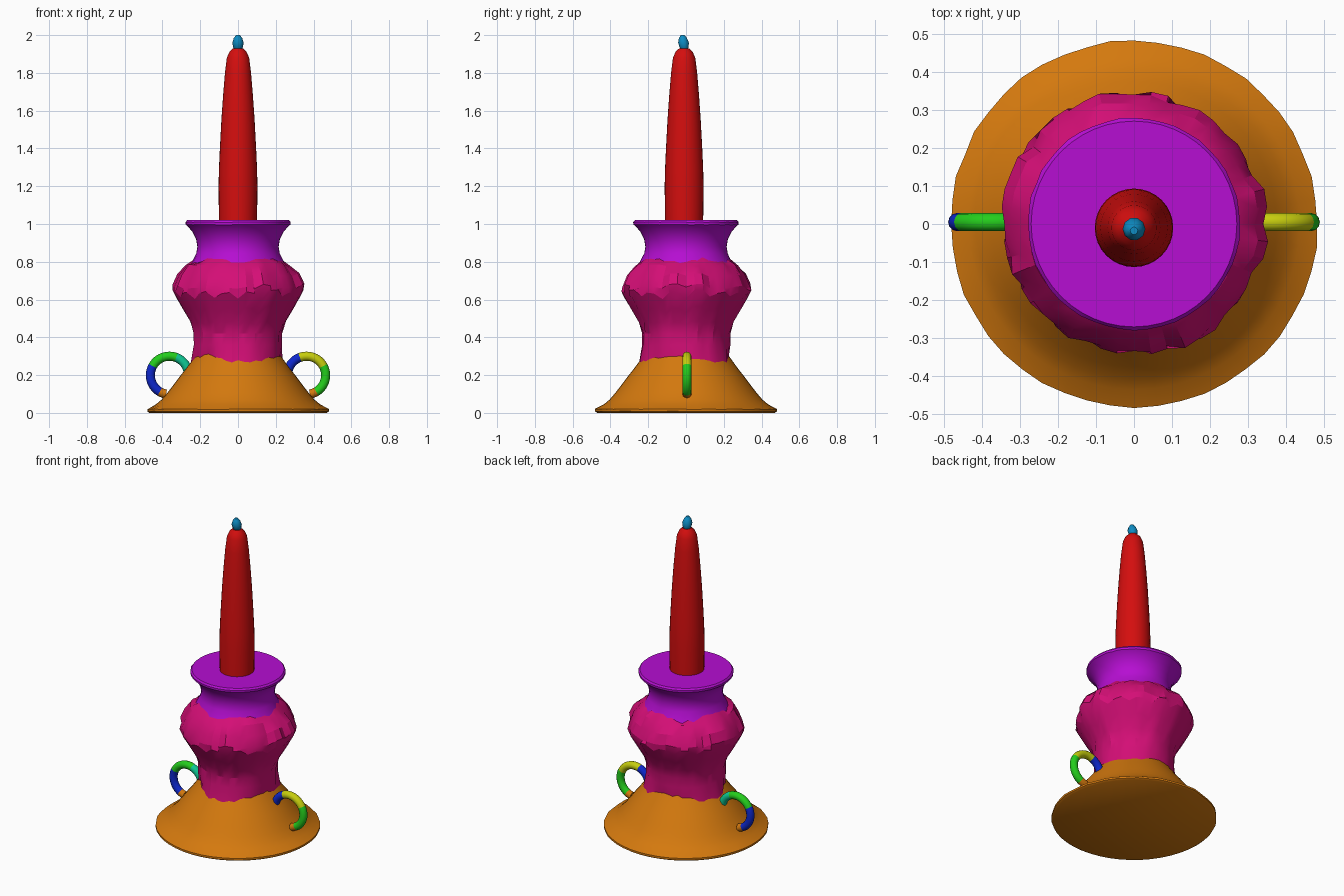
import bpy
import math
import random
from mathutils import Vector

if "Cube" in bpy.data.objects:
    bpy.data.objects.remove(bpy.data.objects["Cube"])

SEG = 48
rng = random.Random(7)


def material(name, rgb):
    mat = bpy.data.materials.new(name)
    lin = [(c / 255 / 12.92) if c < 11 else ((c / 255 + 0.055) / 1.055) ** 2.4 for c in rgb]
    mat.diffuse_color = (*lin, 1)
    mat.use_nodes = True
    mat.node_tree.nodes["Principled BSDF"].inputs["Base Color"].default_value = mat.diffuse_color
    return mat


ORANGE = material("orange", (212, 121, 14))
MAGENTA = material("magenta", (212, 14, 118))
PURPLE = material("purple", (182, 14, 210))
RED = material("red", (212, 14, 14))
SKY = material("sky_blue", (14, 140, 195))
BLUE = material("blue", (14, 40, 205))
TEAL = material("teal", (14, 200, 148))
GREEN = material("green", (36, 205, 28))
YELLOW = material("yellow", (198, 205, 14))


def make(name, verts, faces, mats, angle=35):
    mesh = bpy.data.meshes.new(name)
    mesh.from_pydata(verts, [], faces)
    for m in mats:
        mesh.materials.append(m)
    mesh.shade_smooth()
    mesh.set_sharp_from_angle(angle=math.radians(angle))
    obj = bpy.data.objects.new(name, mesh)
    bpy.context.collection.objects.link(obj)
    return obj


# One column of noise per ring kind; rings sharing a key move together
noise = {k: [rng.uniform(-1, 1) for _ in range(SEG)] for k in ("rim", "neck", "crest", "peak")}
noise["low"] = [0.6 * math.sin(3 * math.tau * j / SEG + 2.5) + rng.uniform(-0.3, 0.3) for j in range(SEG)]
noise["high"] = [0.5 * math.sin(5 * math.tau * j / SEG) + rng.uniform(-0.5, 0.5) for j in range(SEG)]
# Irregular flutes: alternating ridges and grooves of uneven depth
noise["flute"] = [(1 if j % 3 else -1) * rng.uniform(0.2, 1) for j in range(SEG)]


def lathe(name, rows, mat, angle=35, seg=SEG, centre=(0, 0), close=(True, True)):
    """Rows are (radius, height[, noise key, radius noise, height noise])."""
    verts, faces = [], []
    for row in rows:
        r, z, key, dr, dz = (*row, None, 0, 0) if len(row) == 2 else row
        for j in range(seg):
            n = noise[key][j] if key else 0
            a = math.tau * j / seg
            verts.append((centre[0] + (r + dr * n) * math.cos(a),
                          centre[1] + (r + dr * n) * math.sin(a), z + dz * n))
    for i in range(len(rows) - 1):
        for j in range(seg):
            k = (j + 1) % seg
            faces.append((i * seg + j, i * seg + k, (i + 1) * seg + k, (i + 1) * seg + j))
    if close[0]:
        faces.append(tuple(reversed(range(seg))))
    if close[1]:
        faces.append(tuple(range((len(rows) - 1) * seg, len(rows) * seg)))
    return make(name, verts, faces, [mat], angle)


LOW_SEAM = (0.238, 0.285, "low", -0.02, 0.03)
HIGH_SEAM = (0.240, 0.805, "high", -0.015, 0.022)

# Flared foot
lathe("foot", [(0.470, 0.0), (0.482, 0.008, "rim", 0.003, 0.002), (0.482, 0.020, "rim", 0.003, 0.002),
               (0.435, 0.045), (0.405, 0.070), (0.375, 0.105), (0.340, 0.150), (0.303, 0.200),
               (0.275, 0.235), LOW_SEAM], ORANGE, close=(True, False))

# Fluted bulging stem
lathe("fluted_stem", [LOW_SEAM, (0.232, 0.360, "neck", 0.004, 0), (0.231, 0.420, "neck", 0.006, 0),
                      (0.247, 0.475, "flute", 0.010, 0.012), (0.287, 0.545, "flute", 0.017, 0.020),
                      (0.335, 0.625, "flute", 0.016, 0.028), (0.343, 0.670, "crest", 0.012, 0.014),
                      (0.318, 0.730, "crest", 0.010, 0.010), (0.275, 0.780, "peak", 0.006, 0.006),
                      HIGH_SEAM], MAGENTA, angle=22, close=(False, False))

# Flared cup with flat top
lathe("candle_cup", [HIGH_SEAM, (0.221, 0.845), (0.215, 0.880), (0.222, 0.920), (0.240, 0.957),
                     (0.264, 0.985), (0.278, 0.997, "rim", 0.002, 0.002),
                     (0.279, 1.010, "rim", 0.002, 0.002), (0.270, 1.020)],
      PURPLE, close=(False, True))

# Tapered candle
lathe("candle", [(0.101, 1.015), (0.103, 1.200), (0.101, 1.290), (0.096, 1.400), (0.088, 1.550),
                 (0.079, 1.680), (0.069, 1.800), (0.059, 1.880), (0.045, 1.912), (0.026, 1.930)],
      RED, seg=32, centre=(0, -0.01))

# Small faceted flame, leaning slightly to the front
flame = lathe("flame", [(0.016, 1.918), (0.025, 1.935), (0.030, 1.960), (0.022, 1.985), (0.010, 2.0)],
              SKY, seg=10, centre=(0, -0.012))
for v in flame.data.vertices:
    v.co.y -= 0.12 * (v.co.z - 1.95)


# Curled handles, coloured in bands along the curve
def handle(name, side, mats):
    steps, ring, tube, big = 36, 12, 0.024, 0.101
    verts, faces, index = [], [], []
    for i in range(steps + 1):
        deg = 165 - 245 * i / steps
        a = math.radians(deg)
        out = Vector((math.cos(a), 0, math.sin(a)))
        mid = Vector((0.363, 0.005, 0.199)) + out * big
        for j in range(ring):
            b = math.tau * j / ring
            p = mid + out * tube * math.cos(b) + Vector((0, tube * math.sin(b), 0))
            verts.append((p.x * side, p.y, p.z))
        if i < steps:
            band = 0 if deg > 112 else 1 if deg > 30 else 2 if deg > -57 else 3
            for j in range(ring):
                k = (j + 1) % ring
                f = (i * ring + j, i * ring + k, (i + 1) * ring + k, (i + 1) * ring + j)
                faces.append(f if side < 0 else f[::-1])
                index.append(band)
    # End caps
    first, last = tuple(range(ring)), tuple(range(steps * ring, (steps + 1) * ring))
    faces += [first[::-1], last] if side < 0 else [first, last[::-1]]
    index += [0, 3]
    obj = make(name, verts, faces, mats, 50)
    for poly, m in zip(obj.data.polygons, index):
        poly.material_index = m
    # Consistent outward normals
    import bmesh
    bm = bmesh.new()
    bm.from_mesh(obj.data)
    bmesh.ops.recalc_face_normals(bm, faces=bm.faces)
    bm.to_mesh(obj.data)
    bm.free()


handle("right_handle", 1, [BLUE, YELLOW, GREEN, ORANGE])
handle("left_handle", -1, [TEAL, GREEN, BLUE, ORANGE])
